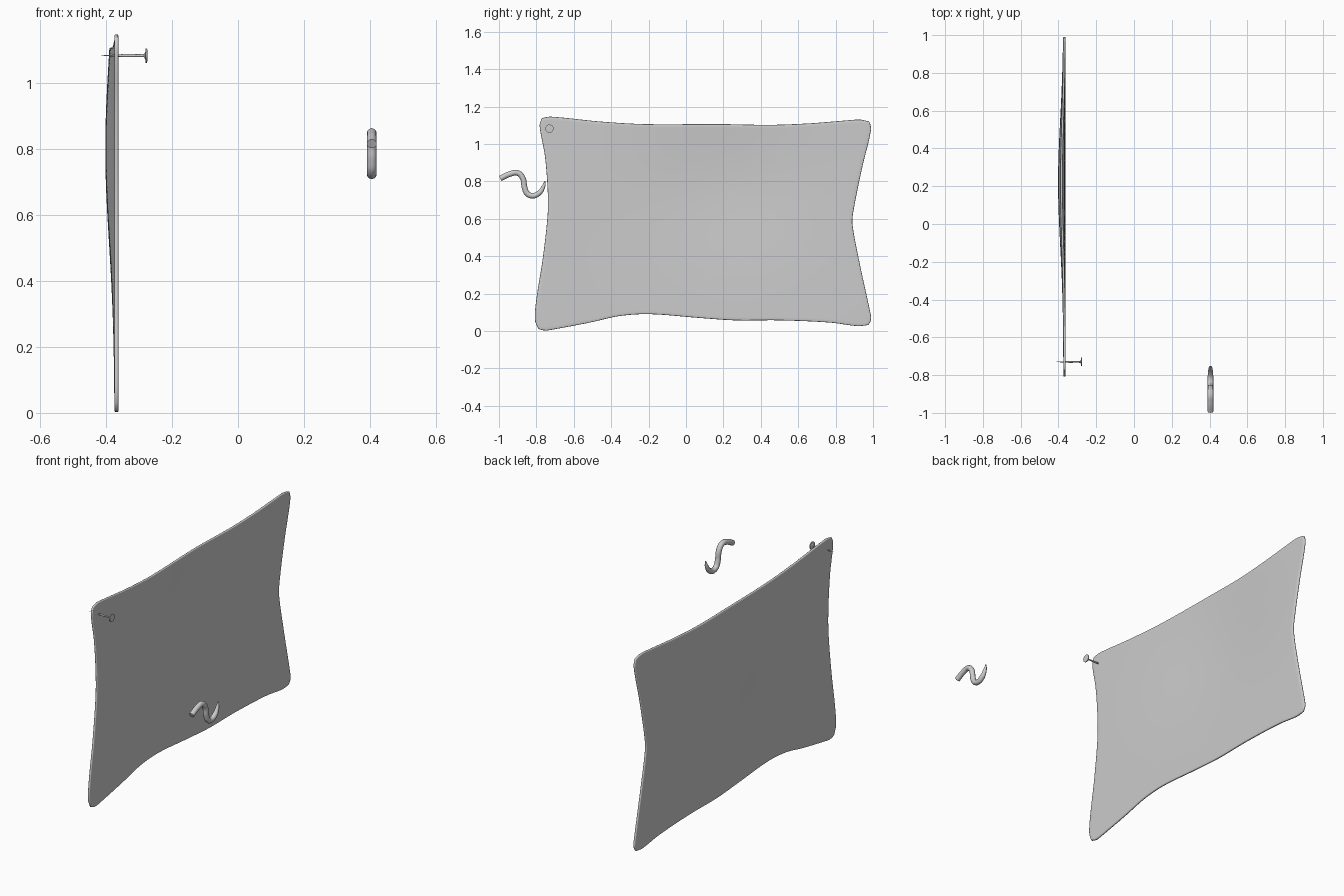
import bpy
import bmesh
import math
from mathutils import Vector, Matrix

cube = bpy.data.objects.get("Cube")
if cube:
    bpy.data.objects.remove(cube, do_unlink=True)

grey = bpy.data.materials.new("plain_grey")
grey.use_nodes = True
colour = (0.6, 0.6, 0.6, 1)
grey.diffuse_color = colour
grey.node_tree.nodes["Principled BSDF"].inputs["Base Color"].default_value = colour


def finish(obj, angle=40):
    obj.data.materials.append(grey)
    bpy.ops.object.select_all(action="DESELECT")
    obj.select_set(True)
    bpy.context.view_layer.objects.active = obj
    bpy.ops.object.shade_smooth_by_angle(angle=math.radians(angle))


def mesh_object(name, bm):
    bmesh.ops.recalc_face_normals(bm, faces=bm.faces)
    mesh = bpy.data.meshes.new(name)
    bm.to_mesh(mesh)
    bm.free()
    obj = bpy.data.objects.new(name, mesh)
    bpy.context.collection.objects.link(obj)
    return obj


def resample(points, count):
    """Smooth curve through the points, sampled evenly by chord length."""
    p = [Vector(q) for q in points]
    p = [2 * p[0] - p[1]] + p + [2 * p[-1] - p[-2]]
    dense = []
    for a, b, c, d in zip(p, p[1:], p[2:], p[3:]):
        # Limit tangents so uneven spacing does not overshoot
        step = (c - b).length
        m0 = (c - a) * step / (c - a).length
        m1 = (d - b) * step / (d - b).length
        for i in range(12):
            t = i / 12
            dense.append(b * (2 * t**3 - 3 * t**2 + 1) + m0 * (t**3 - 2 * t**2 + t)
                         + c * (3 * t**2 - 2 * t**3) + m1 * (t**3 - t**2))
    dense.append(p[-2])
    dist = [0]
    for a, b in zip(dense, dense[1:]):
        dist.append(dist[-1] + (b - a).length)
    out, k = [], 0
    for i in range(count + 1):
        target = dist[-1] * i / count
        while k < len(dense) - 2 and dist[k + 1] < target:
            k += 1
        f = (target - dist[k]) / (dist[k + 1] - dist[k])
        out.append(dense[k].lerp(dense[k + 1], f))
    return out


# Stretched sheet: four curved edges (y, z) filled with a blended grid
NU, NV = 80, 56
bottom = resample([(-.79, .012), (-.757, .002), (-.7, .01), (-.515, .045), (-.355, .08),
                   (-.195, .09), (.07, .07), (.26, .057), (.5, .057), (.77, .045),
                   (.92, .026), (.975, .032)], NU)
top = resample([(-.77, 1.138), (-.725, 1.146), (-.46, 1.12), (-.22, 1.106), (.18, 1.106),
                (.45, 1.102), (.66, 1.11), (.85, 1.125), (.93, 1.13), (.98, 1.12)], NU)
left = resample([(-.79, .012), (-.808, .06), (-.8, .17), (-.767, .38), (-.74, .62),
                 (-.74, .76), (-.755, .94), (-.783, 1.1), (-.77, 1.138)], NV)
right = resample([(.975, .032), (.99, .06), (.985, .1), (.93, .355), (.89, .57),
                  (.895, .64), (.94, .865), (.99, 1.08), (.98, 1.12)], NV)

bm = bmesh.new()
grid = []
for j in range(NV + 1):
    v = j / NV
    row = []
    for i in range(NU + 1):
        u = i / NU
        corners = (bottom[0].lerp(bottom[-1], u)).lerp(top[0].lerp(top[-1], u), v)
        y, z = bottom[i].lerp(top[i], v) + left[j].lerp(right[j], u) - corners
        sag = .028 * math.exp(-((y - .22) / .33)**2 / 2 - ((z - .8) / .28)**2 / 2)
        row.append(bm.verts.new((-.368 - sag, y, z)))
    grid.append(row)
for a, b in zip(grid, grid[1:]):
    for i in range(NU):
        bm.faces.new((a[i], a[i + 1], b[i + 1], b[i]))
sheet = mesh_object("stretched_sheet", bm)
solid = sheet.modifiers.new("thickness", "SOLIDIFY")
solid.thickness = .012
solid.offset = 0
bevel = sheet.modifiers.new("rounded_rim", "BEVEL")
bevel.width = .004
bevel.segments = 2
bevel.limit_method = "ANGLE"
bevel.angle_limit = math.radians(50)
finish(sheet, 60)

# Nail: profile of (x, radius) spun around its axis
profile = [(-.42, 0), (-.4, .0015), (-.37, .003), (-.34, .005), (-.3, .004),
           (-.285, .005), (-.281, .01), (-.28, .022), (-.275, .022), (-.274, 0)]
bm = bmesh.new()
verts = [bm.verts.new((x, 0, r)) for x, r in profile]
edges = [bm.edges.new(pair) for pair in zip(verts, verts[1:])]
bmesh.ops.spin(bm, geom=verts + edges, cent=(0, 0, 0), axis=(1, 0, 0),
               angle=math.tau, steps=16)
bmesh.ops.remove_doubles(bm, verts=bm.verts, dist=.0002)
bmesh.ops.transform(bm, matrix=Matrix.Translation((0, -.73, 1.082)), verts=bm.verts)
finish(mesh_object("nail", bm))

# Wavy rod: tapered tube along an S-shaped path (y, z, radius)
path = [(-.993, .815, .015), (-.945, .838, .015), (-.9, .845, .015), (-.873, .818, .015),
        (-.863, .767, .015), (-.848, .734, .015), (-.82, .723, .015), (-.785, .738, .014),
        (-.763, .77, .010), (-.753, .802, .003)]
curve = bpy.data.curves.new("wavy_rod", "CURVE")
curve.dimensions = "3D"
curve.bevel_depth = 1
curve.bevel_resolution = 4
curve.use_fill_caps = True
curve.resolution_u = 8
spline = curve.splines.new("BEZIER")
spline.bezier_points.add(len(path) - 1)
for point, (y, z, r) in zip(spline.bezier_points, path):
    point.co = (.405, y, z)
    point.radius = r
    point.handle_left_type = point.handle_right_type = "AUTO"
rod = bpy.data.objects.new("wavy_rod", curve)
bpy.context.collection.objects.link(rod)
bpy.ops.object.select_all(action="DESELECT")
rod.select_set(True)
bpy.context.view_layer.objects.active = rod
bpy.ops.object.convert(target="MESH")
finish(bpy.context.view_layer.objects.active)
